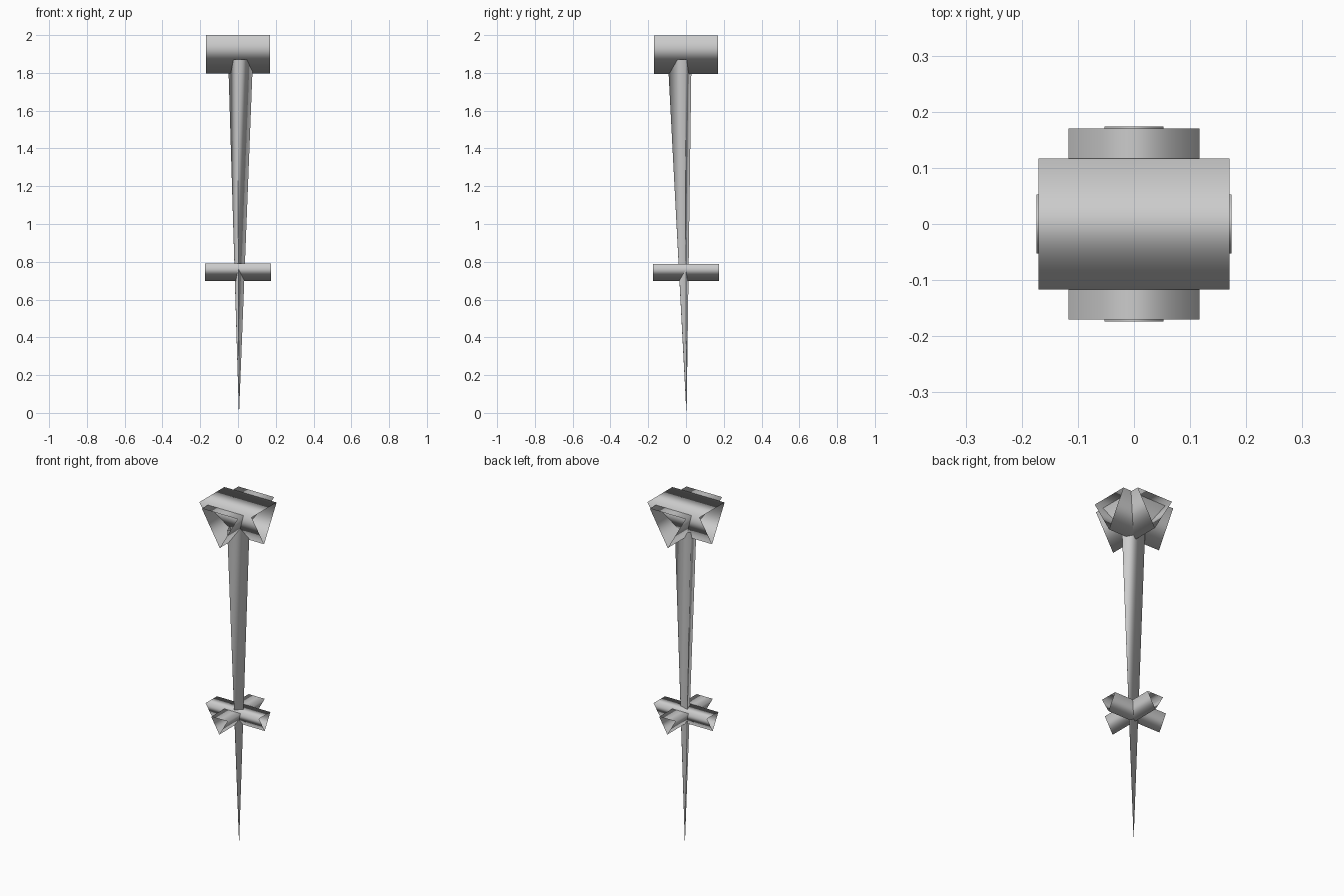
import bpy
import bmesh
from math import sin, cos, pi

if "Cube" in bpy.data.objects:
    bpy.data.objects.remove(bpy.data.objects["Cube"])


def tube(name, ring_a, ring_b):
    """Open three-sided tube between two rings of points, smooth shaded."""
    bm = bmesh.new()
    a = [bm.verts.new(p) for p in ring_a]
    b = [bm.verts.new(p) for p in ring_b]
    n = len(a)
    for i in range(n):
        j = (i + 1) % n
        bm.faces.new((a[i], a[j], b[j], b[i]))
    bmesh.ops.recalc_face_normals(bm, faces=bm.faces)
    for f in bm.faces:
        f.smooth = True
    mesh = bpy.data.meshes.new(name)
    bm.to_mesh(mesh)
    bm.free()
    obj = bpy.data.objects.new(name, mesh)
    bpy.context.collection.objects.link(obj)
    return obj


def bar(name, axis, half_length, radius, z_bottom):
    """Horizontal triangular bar: flat side up, point down, open ends."""
    zc = z_bottom + radius
    profile = [(radius * cos(t), zc + radius * sin(t))
               for t in (-pi / 2 + k * 2 * pi / 3 for k in range(3))]
    place = (lambda l, w, z: (l, w, z)) if axis == 'x' else (lambda l, w, z: (w, l, z))
    return tube(name,
                [place(-half_length, w, z) for w, z in profile],
                [place(half_length, w, z) for w, z in profile])


# Crossed bars of the head
bar("head_bar_across", 'x', 0.17, 0.1345, 1.798)
bar("head_bar_front_to_back", 'y', 0.17, 0.1345, 1.795)

# Crossed bars of the lower guard
bar("guard_bar_across", 'x', 0.174, 0.061, 0.699)
bar("guard_bar_front_to_back", 'y', 0.174, 0.061, 0.698)

# Tapering three-sided shaft with its point on the ground
tip, top_z, tip_r = (0.005, 0.003), 1.87, 0.01
top = [(0.079, -0.006), (-0.003, -0.096), (-0.052, 0.029)]
tube("shaft",
     [(tip[0] + x * tip_r, tip[1] + y * tip_r, 0.0) for x, y in top],
     [(x, y, top_z) for x, y in top])
